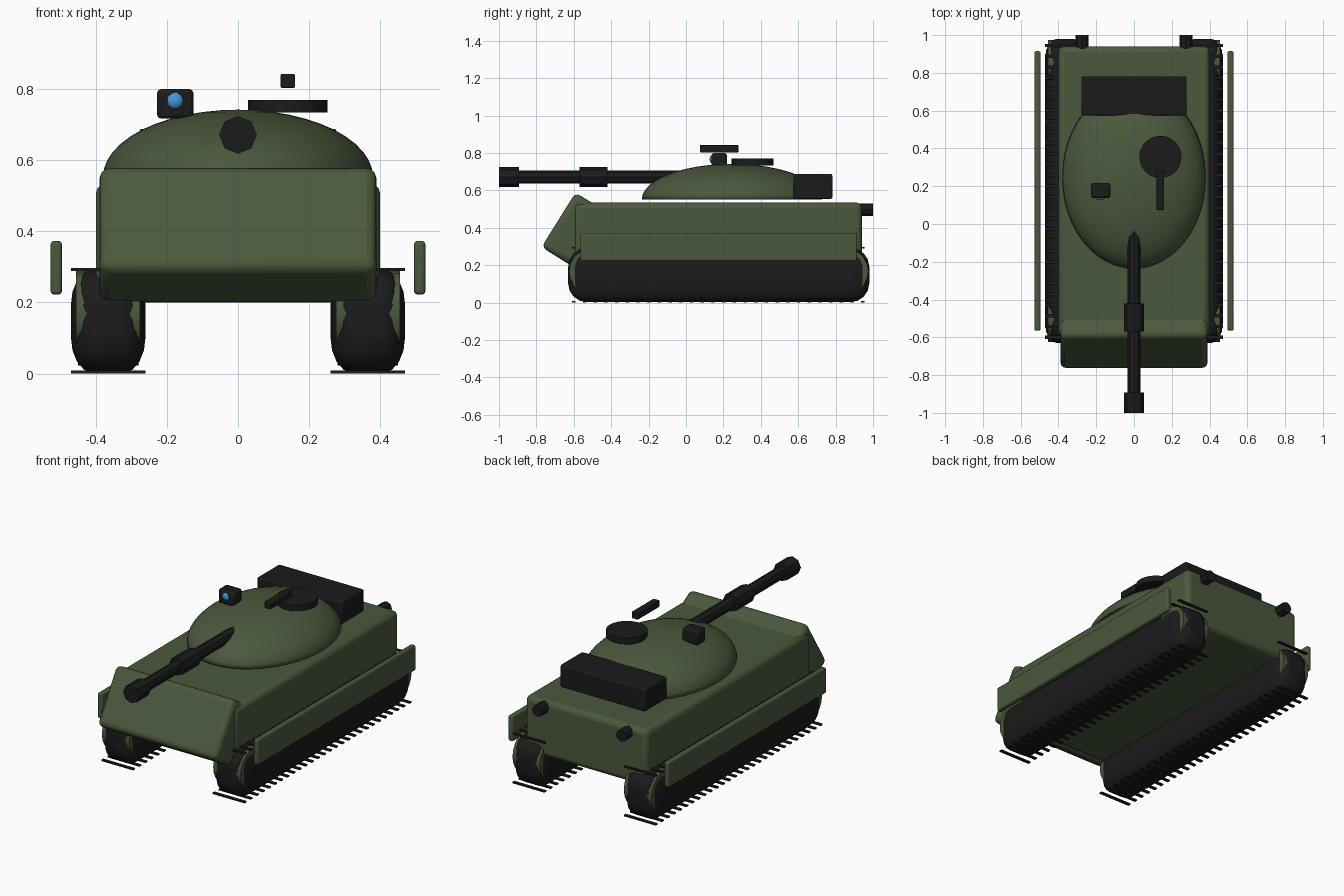
import bpy
import math
from mathutils import Vector, Matrix

start_cube = bpy.data.objects.get("Cube")
if start_cube:
    bpy.data.objects.remove(start_cube, do_unlink=True)


def material(name, rgb, roughness=0.7):
    m = bpy.data.materials.new(name)
    m.use_nodes = True
    m.diffuse_color = (*rgb, 1)
    node = m.node_tree.nodes["Principled BSDF"]
    node.inputs["Base Color"].default_value = (*rgb, 1)
    node.inputs["Roughness"].default_value = roughness
    return m


GREEN = material("olive green", (0.07, 0.098, 0.047))
BLACK = material("dark rubber", (0.011, 0.011, 0.011))
BLUE = material("lens blue", (0.06, 0.31, 0.68), 0.3)


def finish(name, mat, bevel=0, segments=3):
    ob = bpy.context.object
    ob.name = name
    ob.data.materials.append(mat)
    if bevel:
        mod = ob.modifiers.new("Rounded edges", "BEVEL")
        mod.width = bevel
        mod.segments = segments
    bpy.ops.object.shade_smooth_by_angle(angle=math.radians(35))
    return ob


def box(name, mat, x, y, z, bevel=0, segments=3):
    """Box given by its (low, high) limits on each axis."""
    centre = [(a + b) / 2 for a, b in (x, y, z)]
    size = [b - a for a, b in (x, y, z)]
    bpy.ops.mesh.primitive_cube_add(size=1, location=centre)
    bpy.context.object.data.transform(Matrix.Diagonal((*size, 1)))
    return finish(name, mat, bevel, segments)


def cylinder(name, mat, centre, radius, depth, axis="Z", sides=16):
    rotation = {"X": (0, math.pi / 2, 0), "Y": (math.pi / 2, 0, 0), "Z": (0, 0, 0)}[axis]
    bpy.ops.mesh.primitive_cylinder_add(vertices=sides, radius=radius, depth=depth,
                                        location=centre, rotation=rotation)
    return finish(name, mat)


# Hull and tilted nose plate
box("hull", GREEN, (-0.4, 0.4), (-0.6, 0.94), (0.2, 0.535), 0.03)
nose = box("nose_plate", GREEN, (-0.39, 0.39), (-0.1, 0.1), (-0.172, 0.172), 0.03)
nose.location = (0, -0.597, 0.39)
nose.rotation_euler.x = math.radians(-32)

# Turret dome: upper half of a squashed sphere with a flat base
bpy.ops.mesh.primitive_uv_sphere_add(segments=48, ring_count=24, radius=1)
dome = finish("turret_dome", GREEN)
for v in dome.data.vertices:
    v.co = Vector((v.co.x * 0.38, v.co.y * 0.482, max(v.co.z, 0) * 0.19))
dome.location = (0, 0.246, 0.552)

# Turret fittings
box("rear_bin", BLACK, (-0.278, 0.278), (0.575, 0.782), (0.555, 0.688), 0.008, 2)
cylinder("hatch", BLACK, (0.14, 0.355, 0.752), 0.112, 0.035, sides=24)
box("roof_gun", BLACK, (0.12, 0.16), (0.075, 0.28), (0.803, 0.843), 0.004, 2)
box("sight_housing", BLACK, (-0.228, -0.125), (0.137, 0.218), (0.717, 0.8), 0.012, 2)
bpy.ops.mesh.primitive_ico_sphere_add(subdivisions=2, radius=0.03, location=(-0.177, 0.155, 0.767))
finish("sight_lens", BLUE)

# Main gun
for name, front, back, radius in (("gun_barrel", -0.95, 0.1, 0.035),
                                  ("gun_sleeve", -0.57, -0.42, 0.053),
                                  ("muzzle", -1.0, -0.893, 0.053)):
    cylinder(name, BLACK, (0, (front + back) / 2, 0.671), radius, back - front, "Y", 8)

# Running gear, skirts and exhausts on both sides
PADS = 28
for side, s in (("left", 1), ("right", -1)):
    x = s * 0.365
    belt = box(side + "_track", BLACK, (-0.175, 0.175), (-0.63, 0.98), (0.003, 0.292), 0.1, 4)
    belt.location.x = x
    belt.scale.x = 0.6
    for end, y in (("front", -0.505), ("rear", 0.855)):
        cylinder(f"{side}_{end}_wheel", GREEN, (x, y, 0.168), 0.12, 0.18, "X", 20)
    for i in range(6):
        cylinder(f"{side}_road_wheel_{i + 1}", BLACK, (x, -0.42 + i * 0.238, 0.125),
                 0.102, 0.17, "X", 16)
    for i in range(PADS):
        y = -0.6 + 1.545 * i / (PADS - 1)
        for level, z in (("lower", 0.004), ("upper", 0.293)):
            box(f"{side}_{level}_pad_{i + 1}", BLACK, (x - 0.105, x + 0.105),
                (y - 0.009, y + 0.009), (z - 0.004, z + 0.004))
    box(side + "_skirt", GREEN, (s * 0.511 - 0.016, s * 0.511 + 0.016),
        (-0.565, 0.915), (0.222, 0.373), 0.01)
    cylinder(side + "_exhaust", BLACK, (s * 0.275, 0.945, 0.497), 0.034, 0.11, "Y", 8)
